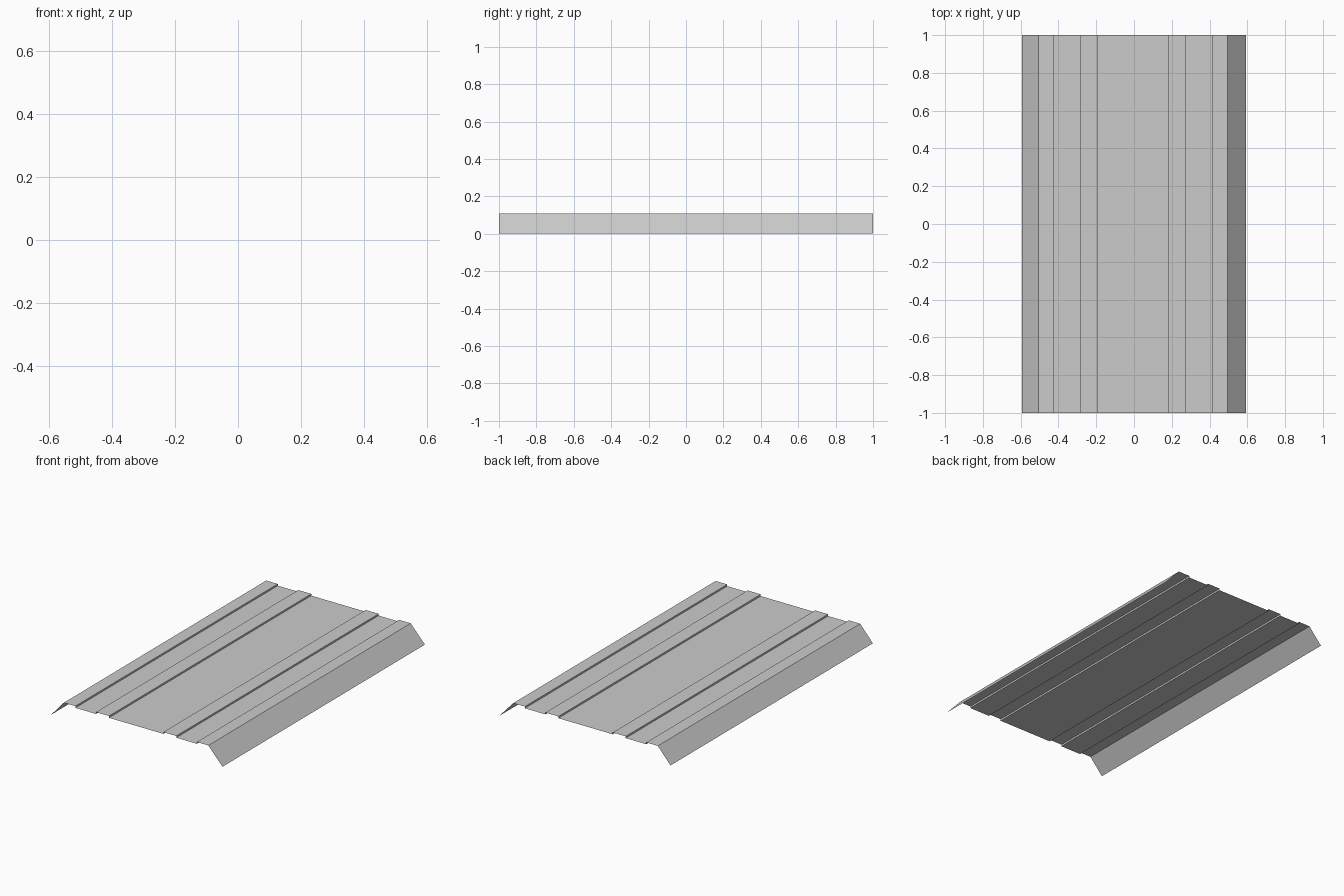
import bpy, bmesh

if "Cube" in bpy.data.objects:
    bpy.data.objects.remove(bpy.data.objects["Cube"])

TOP, PAN = 0.107, 0.096      # rib height and flat pan height
SHIFT = -0.005               # ribs sit slightly off centre

# Cross-section: left flange, four raised ribs with square steps, right flange
ribs = [(-0.5, -0.42), (-0.278, -0.188), (0.188, 0.278), (0.42, 0.5)]
profile = [(-0.593, 0.008)]
for i, (a, b) in enumerate(ribs):
    a, b = a + SHIFT, b + SHIFT
    if i > 0:
        profile.append((a, PAN))
    profile += [(a, TOP), (b, TOP)]
    if i < len(ribs) - 1:
        profile.append((b, PAN))
profile.append((0.593, 0.0))

# Sheet: the open profile swept along y
bm = bmesh.new()
front = [bm.verts.new((x, -1, z)) for x, z in profile]
back = [bm.verts.new((x, 1, z)) for x, z in profile]
for i in range(len(profile) - 1):
    bm.faces.new((front[i], front[i + 1], back[i + 1], back[i]))
mesh = bpy.data.meshes.new("ribbed_sheet")
bm.to_mesh(mesh)
bm.free()
sheet = bpy.data.objects.new("ribbed_sheet", mesh)
bpy.context.collection.objects.link(sheet)
